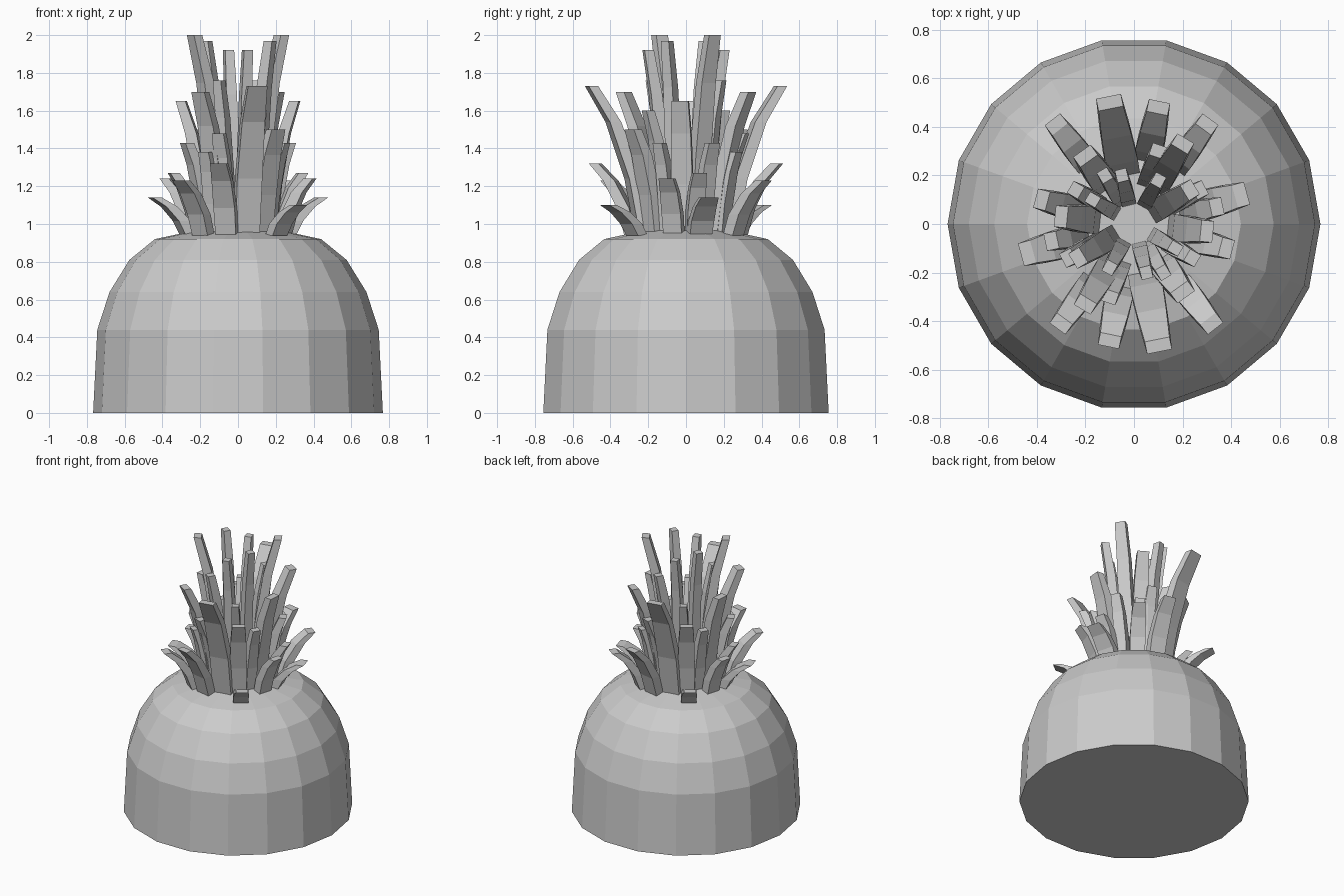
import bpy, bmesh
from math import cos, sin, pi, hypot
from mathutils import Vector

cube = bpy.data.objects.get("Cube")
if cube:
    bpy.data.objects.remove(cube, do_unlink=True)

gray = bpy.data.materials.new("plain gray")
gray.use_nodes = True
color = (0.6, 0.6, 0.6, 1)
gray.diffuse_color = color
gray.node_tree.nodes["Principled BSDF"].inputs["Base Color"].default_value = color


def loft(name, rings):
    """Join rings of equal point count with quads and cap both ends."""
    bm = bmesh.new()
    loops = [[bm.verts.new(p) for p in ring] for ring in rings]
    n = len(loops[0])
    for low, high in zip(loops, loops[1:]):
        for i in range(n):
            j = (i + 1) % n
            bm.faces.new((low[i], low[j], high[j], high[i]))
    bm.faces.new(loops[0][::-1])
    bm.faces.new(loops[-1])
    bmesh.ops.recalc_face_normals(bm, faces=bm.faces)
    mesh = bpy.data.meshes.new(name)
    bm.to_mesh(mesh)
    bm.free()
    mesh.materials.append(gray)
    obj = bpy.data.objects.new(name, mesh)
    bpy.context.collection.objects.link(obj)
    return obj


# Faceted fruit body with a flat cut base
SIDES = 18
profile = [(0.767, 0), (0.745, 0.44), (0.68, 0.64), (0.575, 0.81),
           (0.44, 0.92), (0.23, 0.965)]
loft("fruit_body", [[(r * cos(2 * pi * i / SIDES), r * sin(2 * pi * i / SIDES), z)
                     for i in range(SIDES)] for r, z in profile])


def leaf(name, tip, base_r, width, turn):
    """Bent strap leaf: level box sections that lean outwards towards the tip."""
    x, y, top = tip
    out = Vector((x, y, 0)).normalized() * turn
    side = Vector((-out.y, out.x, 0))
    reach = hypot(x, y)
    bottom = 0.94
    rings = []
    for t, lean, scale in ((0, 0, 1), (0.38, 0.2, 1.04), (0.76, 0.58, 0.95), (1, 1, 0.8)):
        r = base_r + (reach - base_r) * lean
        mid = out * r + Vector((0, 0, bottom + (top - bottom) * t))
        w, d = side * width * scale / 2, out * 0.032 * scale
        rings.append([mid - w - d, mid + w - d, mid + w + d, mid - w + d])
    loft(name, rings)


# Half of the crown: tip position, base radius, width
leaves = [
    # low outer leaves
    ((0.44, 0.12, 1.14), 0.27, 0.12), ((0.32, -0.41, 1.10), 0.33, 0.10),
    ((0.30, 0.41, 1.23), 0.31, 0.10), ((0.38, -0.10, 1.24), 0.25, 0.10),
    ((0.34, 0.07, 1.27), 0.22, 0.09), ((-0.10, -0.48, 1.32), 0.29, 0.11),
    # middle leaves
    ((0.10, -0.50, 1.73), 0.23, 0.13), ((0.20, 0.33, 1.70), 0.19, 0.10),
    ((0.30, -0.03, 1.65), 0.17, 0.11), ((0.20, -0.28, 1.50), 0.21, 0.11),
    ((-0.10, -0.30, 1.48), 0.19, 0.08), ((0.27, 0.14, 1.43), 0.19, 0.08),
    ((-0.17, -0.26, 1.38), 0.22, 0.08), ((0.24, -0.14, 1.43), 0.18, 0.07),
    # tall inner leaves
    ((0.23, 0.14, 2.00), 0.11, 0.09), ((0.17, -0.10, 1.97), 0.11, 0.06),
    ((0.05, -0.20, 1.92), 0.11, 0.06), ((-0.10, -0.18, 1.76), 0.11, 0.06),
    ((0.12, -0.20, 1.60), 0.12, 0.06),
]
for number, (tip, base_r, width) in enumerate(leaves):
    for turn, label in ((1, "a"), (-1, "b")):
        leaf(f"leaf_{number}_{label}", tip, base_r, width, turn)
